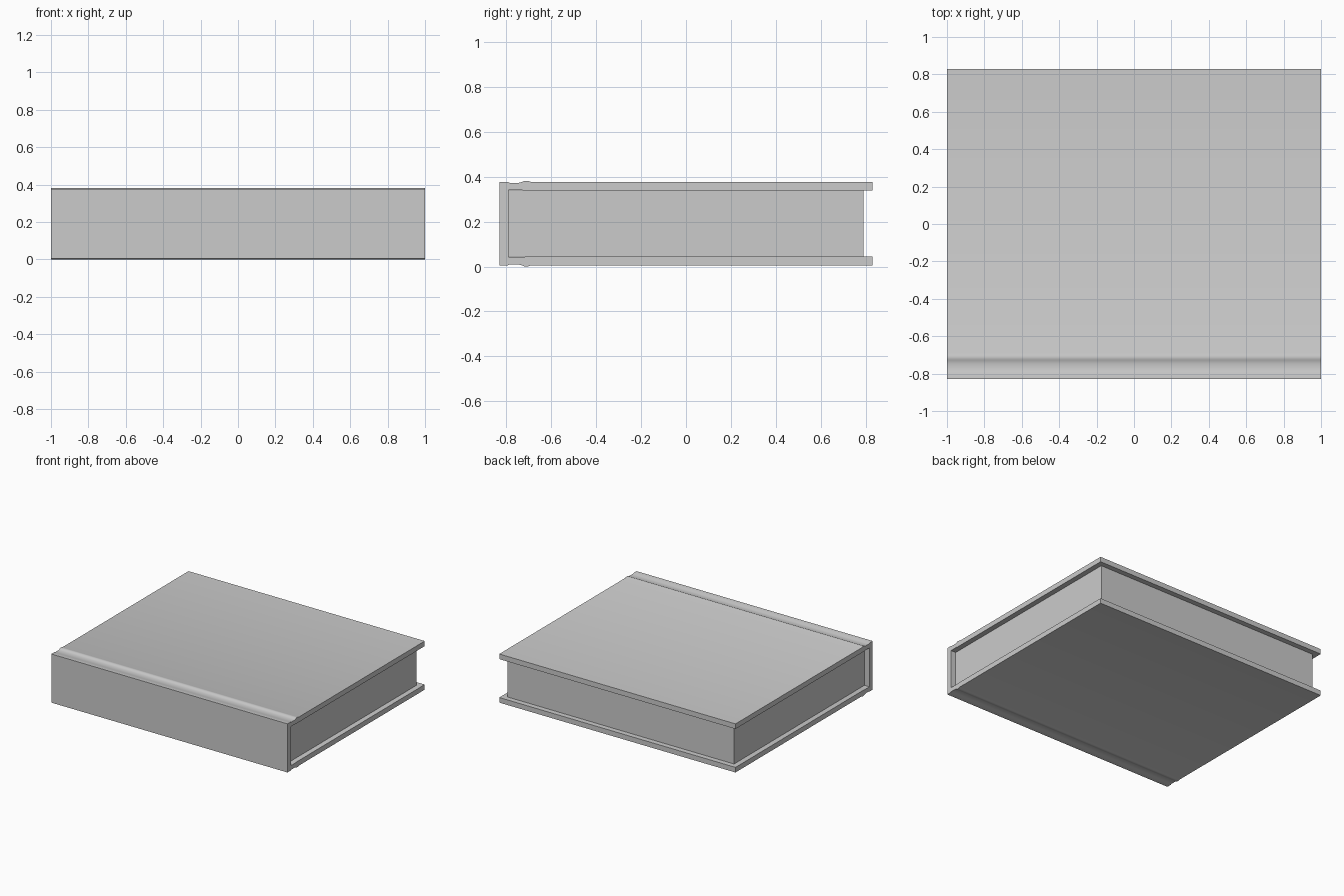
import bpy, bmesh

if "Cube" in bpy.data.objects:
    bpy.data.objects.remove(bpy.data.objects["Cube"])

MID = 0.191          # mid height of the book


def extrude_x(name, profile, half_width):
    """Extrude a closed (y, z) profile along x."""
    bm = bmesh.new()
    face = bm.faces.new([bm.verts.new((-half_width, y, z)) for y, z in profile])
    new = bmesh.ops.extrude_face_region(bm, geom=[face])["geom"]
    verts = [v for v in new if isinstance(v, bmesh.types.BMVert)]
    bmesh.ops.translate(bm, vec=(2 * half_width, 0, 0), verts=verts)
    bmesh.ops.recalc_face_normals(bm, faces=bm.faces)
    mesh = bpy.data.meshes.new(name)
    bm.to_mesh(mesh)
    bm.free()
    obj = bpy.data.objects.new(name, mesh)
    bpy.context.collection.objects.link(obj)
    return obj


# Upper half of the wraparound cover, heights relative to the middle:
# spine corner, hinge groove, rounded ridge, board, then back along the inside
upper = [(-0.83, 0.186), (-0.795, 0.186), (-0.785, 0.182), (-0.745, 0.182),
         (-0.73, 0.186), (-0.722, 0.190), (-0.712, 0.191), (-0.702, 0.190),
         (-0.69, 0.186), (0.83, 0.186), (0.83, 0.147),
         (-0.715, 0.147), (-0.73, 0.149), (-0.79, 0.149)]
profile = [(y, MID + h) for y, h in upper]
profile += [(y, MID - h) for y, h in reversed(upper)]
cover = extrude_x("cover", profile, 1.0)

# Page block, set in from the cover edges
bpy.ops.mesh.primitive_cube_add(size=1, location=(0, 0, MID))
pages = bpy.context.object
pages.name = "page_block"
pages.scale = (1.92, 1.58, 0.294)

# Soft shading over the hinge, crisp box edges
bpy.ops.object.select_all(action="DESELECT")
cover.select_set(True)
bpy.context.view_layer.objects.active = cover
bpy.ops.object.shade_smooth_by_angle(angle=0.6)
